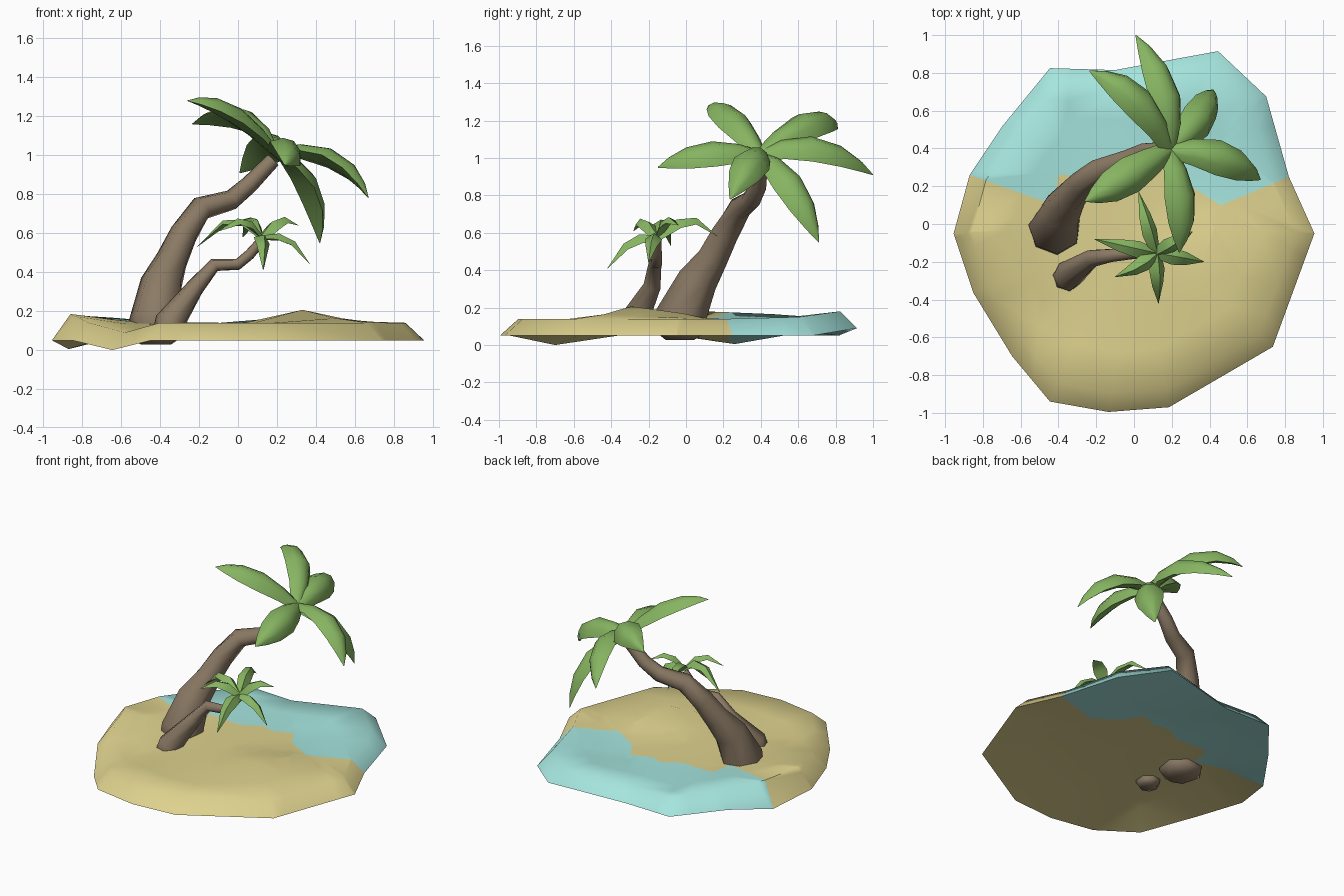
import bpy, bmesh, math
from mathutils import Vector as V

if "Cube" in bpy.data.objects:
    bpy.data.objects.remove(bpy.data.objects["Cube"])


def material(name, rgb):
    m = bpy.data.materials.new(name)
    m.diffuse_color = (*rgb, 1)
    m.use_nodes = True
    m.node_tree.nodes["Principled BSDF"].inputs["Base Color"].default_value = m.diffuse_color
    return m


SAND = material("sand", (.73, .64, .27))
WATER = material("water", (.38, .78, .73))
BARK = material("bark", (.26, .195, .13))
LEAF = material("leaf green", (.24, .46, .12))


def finish(bm, name, mats, angle):
    bmesh.ops.recalc_face_normals(bm, faces=bm.faces)
    me = bpy.data.meshes.new(name)
    bm.to_mesh(me)
    bm.free()
    for m in mats:
        me.materials.append(m)
    me.shade_smooth()
    me.set_sharp_from_angle(angle=math.radians(angle))
    ob = bpy.data.objects.new(name, me)
    bpy.context.collection.objects.link(ob)
    return ob


def skin(bm, rings):
    """Bridge equal closed rings of points and cap both ends."""
    vs = [[bm.verts.new(p) for p in r] for r in rings]
    n = len(vs[0])
    for a, b in zip(vs, vs[1:]):
        for i in range(n):
            j = (i + 1) % n
            bm.faces.new((a[i], a[j], b[j], b[i]))
    bm.faces.new(vs[0])
    bm.faces.new(vs[-1])


# Island: low mound with a hollow underside, from scaled copies of the shoreline
SHORE = [(-.445, .825), (-.10, .815), (.445, .915), (.70, .675), (.82, .25),
         (.955, -.05), (.735, -.65), (.185, -.97), (-.135, -.995), (-.445, -.94),
         (-.645, -.70), (-.85, -.365), (-.955, -.05), (-.87, .26), (-.695, .52)]
RIM_Z = {0: .145, 2: .18, 3: .15, 10: .09, 12: .185, 13: .175, 14: .165}
EDGE_Z = {2: .09, 10: .0, 13: .005}


def ground(x, y):
    return .135 + .085 * math.exp(-((x - .40) ** 2 + (y + .23) ** 2) / .05)


def shore_ring(s, height):
    return [(x * s, y * s, height(i, x * s, y * s)) for i, (x, y) in enumerate(SHORE)]


rings = [shore_ring(.05, lambda i, x, y: .098),
         shore_ring(.45, lambda i, x, y: .093),
         shore_ring(.72, lambda i, x, y: .078),
         shore_ring(1, lambda i, x, y: EDGE_Z.get(i, .05)),
         shore_ring(.90, lambda i, x, y: RIM_Z.get(i, .14)),
         shore_ring(.68, lambda i, x, y: ground(x, y) + .5 * (RIM_Z.get(i, .14) - .14))]
rings += [shore_ring(s, lambda i, x, y: ground(x, y)) for s in (.45, .22, .05)]
bm = bmesh.new()
skin(bm, rings)

# Waterline: cut along each segment, then colour the faces behind it as water
LINE = [(-.87, .26), (-.42, .10), (-.40, .26), (-.15, .25), (-.02, .32), (.06, .29),
        (.20, .34), (.28, .21), (.46, .10), (.82, .25)]
for (x0, y0), (x1, y1) in zip(LINE, LINE[1:]):
    bmesh.ops.bisect_plane(bm, geom=bm.verts[:] + bm.edges[:] + bm.faces[:], dist=1e-5,
                           plane_co=(x0, y0, 0), plane_no=(y0 - y1, x1 - x0, 0))


def is_water(p):
    for (x0, y0), (x1, y1) in zip(LINE, LINE[1:]):
        if x0 <= p.x <= x1:
            return p.y > y0 + (y1 - y0) * (p.x - x0) / (x1 - x0)
    return p.y > .26


for f in bm.faces:
    f.material_index = int(is_water(f.calc_center_median()))
finish(bm, "island", (SAND, WATER), 65)


# Trunks: tapering bent tubes
def trunk(name, path, sides=7):
    pts = [V(p[:3]) for p in path]
    rings = []
    for i, p in enumerate(pts):
        t = (pts[min(i + 1, len(pts) - 1)] - pts[max(i - 1, 0)]).normalized()
        u = V((0, 1, 0)).cross(t).normalized()
        w = t.cross(u)
        rings.append([p + path[i][3] * (u * math.cos(a) + w * math.sin(a))
                      for a in (2 * math.pi * k / sides + .3 for k in range(sides))])
    bm = bmesh.new()
    skin(bm, rings)
    finish(bm, name, (BARK,), 75)


trunk("large_trunk", [(-.42, -.03, .028, .08), (-.42, -.03, .07, .14), (-.42, -.025, .15, .14),
                      (-.39, .065, .35, .11), (-.335, .145, .47, .084), (-.275, .21, .60, .074),
                      (-.185, .285, .73, .064), (-.03, .345, .772, .053), (.06, .385, .85, .047),
                      (.18, .40, .975, .04)])
trunk("small_trunk", [(-.36, -.285, .05, .06), (-.36, -.285, .08, .08), (-.35, -.275, .14, .08),
                      (-.22, -.18, .32, .048), (-.12, -.165, .437, .036), (.0, -.155, .44, .03),
                      (.06, -.155, .49, .028), (.12, -.155, .56, .025)])


# Fronds: thick arched leaves through a middle point to a sharp tip, facing the crown axis
def frond(name, base, mid, tip, width, axis, profile, section):
    base, mid, tip = V(base), V(mid), V(tip)
    ctrl = 2 * mid - (base + tip) / 2
    rings = []
    for t, k in profile:
        p = base * (1 - t) ** 2 + ctrl * 2 * t * (1 - t) + tip * t * t
        d = ((ctrl - base) * (1 - t) + (tip - ctrl) * t).normalized()
        side = d.cross(V(axis)).normalized()
        up = side.cross(d)
        h = k * width / 2
        rings.append([p + side * (a * h) + up * (b * h) for a, b in section])
    bm = bmesh.new()
    skin(bm, rings)
    finish(bm, name, (LEAF,), 65)


LARGE = [((.17, .70, 1.055), (.01, 1.0, .91)), ((.02, .66, 1.19), (-.235, .81, 1.16)),
         ((.36, .57, .85), (.42, .71, .55)), ((.48, .35, .98), (.67, .235, .78)),
         ((.26, .12, 1.03), (.24, -.15, .95)), ((-.03, .25, 1.21), (-.26, .12, 1.28))]
ROUNDED = [(-1, -.25), (-.55, .3), (0, .5), (.55, .3), (1, -.25), (0, -.4)]
for i, (mid, tip) in enumerate(LARGE):
    frond(f"large_frond_{i + 1}", (.19, .395, 1.015), mid, tip, .20, (.55, .2, .8),
          ((0, .45), (.2, .75), (.45, 1), (.7, .85), (.88, .45), (1, .03)), ROUNDED)

SMALL = [((.07, .02, .67), (.025, .17, .58)), ((-.04, -.12, .66), (-.21, -.08, .53)),
         ((.02, -.23, .66), (-.10, -.28, .61)), ((.13, -.30, .55), (.13, -.42, .41)),
         ((.26, -.18, .56), (.37, -.20, .44)), ((.22, -.10, .665), (.31, -.04, .64))]
RIDGED = [(-1, -.3), (0, .45), (1, -.3), (0, -.2)]
for i, (mid, tip) in enumerate(SMALL):
    frond(f"small_frond_{i + 1}", (.12, -.155, .575), mid, tip, .09, (.4, 0, .9),
          ((0, .6), (.3, 1), (.6, .75), (1, .03)), RIDGED)
